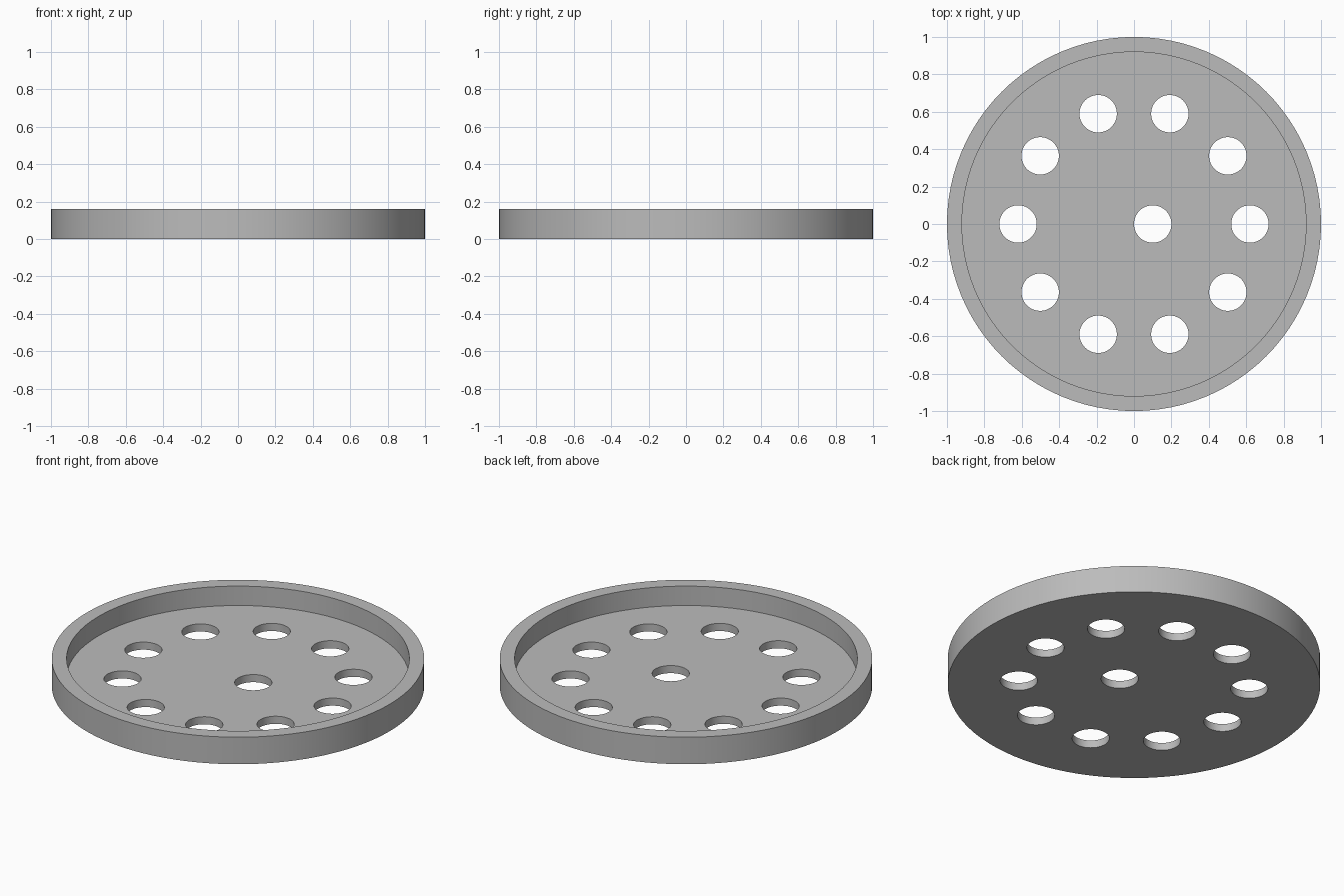
import bpy, math

RADIUS, INNER_RADIUS = 1.0, 0.92
HEIGHT, FLOOR = 0.16, 0.045
HOLE_RADIUS, RING_RADIUS, RING_COUNT = 0.1, 0.62, 10

cube = bpy.data.objects.get("Cube")
if cube:
    bpy.data.objects.remove(cube, do_unlink=True)

grey = bpy.data.materials.new("plain grey")
grey.use_nodes = True
colour = (0.5, 0.5, 0.5, 1)
grey.diffuse_color = colour
grey.node_tree.nodes["Principled BSDF"].inputs["Base Color"].default_value = colour


def cylinder(name, radius, bottom, top, x=0, y=0, sides=96):
    bpy.ops.mesh.primitive_cylinder_add(
        vertices=sides, radius=radius, depth=top - bottom,
        location=(x, y, (bottom + top) / 2))
    obj = bpy.context.object
    obj.name = name
    obj.data.materials.append(grey)
    return obj


# Round tray body
tray = cylinder("round_tray", RADIUS, 0, HEIGHT)

# Recess that leaves the floor and the raised rim
cutters = [cylinder("recess_cutter", INNER_RADIUS, FLOOR, HEIGHT + 0.1)]

# Ring of holes and the single off-centre hole
spots = [(RING_RADIUS * math.cos(a), RING_RADIUS * math.sin(a))
         for a in (math.tau * i / RING_COUNT for i in range(RING_COUNT))]
spots.append((HOLE_RADIUS, 0))
for x, y in spots:
    cutters.append(cylinder("hole_cutter", HOLE_RADIUS, -0.1, HEIGHT, x, y, 48))

# Cut the body, then drop the cutters
bpy.ops.object.select_all(action="DESELECT")
tray.select_set(True)
bpy.context.view_layer.objects.active = tray
for cutter in cutters:
    cutter.hide_render = True
    cut = tray.modifiers.new("cut", "BOOLEAN")
    cut.operation = "DIFFERENCE"
    cut.solver = "EXACT"
    cut.object = cutter
    bpy.ops.object.modifier_apply(modifier=cut.name)
for cutter in cutters:
    bpy.data.objects.remove(cutter, do_unlink=True)

# Smooth walls with crisp edges
bpy.ops.object.shade_smooth_by_angle(angle=math.radians(30))
